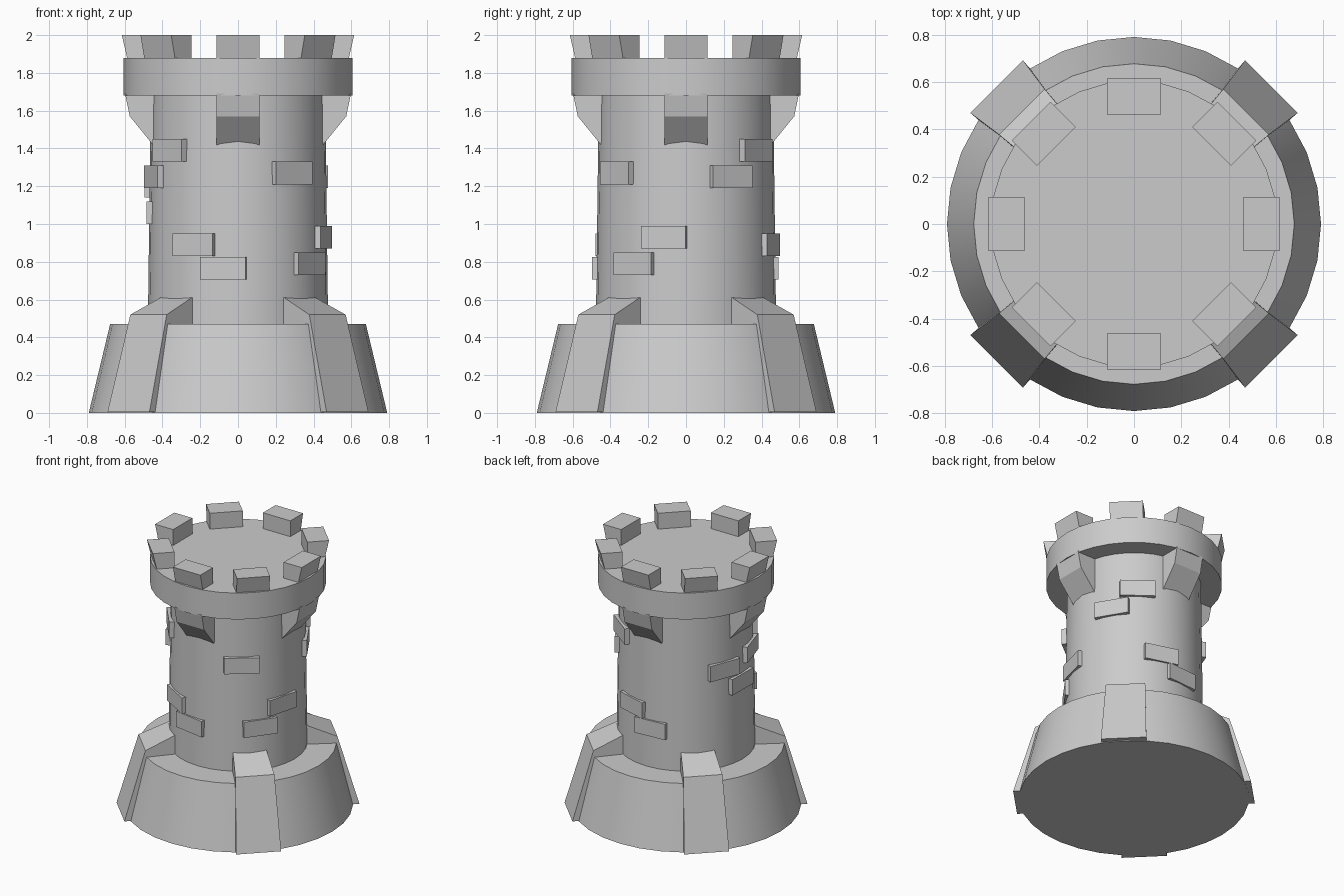
import bpy, bmesh, math
from mathutils import Matrix

if "Cube" in bpy.data.objects:
    bpy.data.objects.remove(bpy.data.objects["Cube"])

stone = bpy.data.materials.new("grey stone")
stone.diffuse_color = (0.6, 0.6, 0.6, 1)
stone.use_nodes = True
stone.node_tree.nodes["Principled BSDF"].inputs["Base Color"].default_value = stone.diffuse_color


def finish(name, bm, smooth=False):
    """Turn a bmesh into a named stone object."""
    bmesh.ops.recalc_face_normals(bm, faces=bm.faces)
    mesh = bpy.data.meshes.new(name)
    bm.to_mesh(mesh)
    bm.free()
    mesh.materials.append(stone)
    obj = bpy.data.objects.new(name, mesh)
    bpy.context.collection.objects.link(obj)
    if smooth:
        bpy.ops.object.select_all(action='DESELECT')
        obj.select_set(True)
        bpy.context.view_layer.objects.active = obj
        bpy.ops.object.shade_smooth_by_angle(angle=math.radians(30))
    return obj


def drum(name, r_low, r_high, z_low, z_high):
    """Round 32-sided section of the tower."""
    bm = bmesh.new()
    bmesh.ops.create_cone(bm, cap_ends=True, segments=32, radius1=r_low,
                          radius2=r_high, depth=z_high - z_low,
                          matrix=Matrix.Translation((0, 0, (z_low + z_high) / 2)))
    return finish(name, bm, smooth=True)


def radial_block(name, profile, degrees):
    """Block from a side profile of (radius, height, half width), turned around z."""
    bm = bmesh.new()
    left = [bm.verts.new((r, -w, z)) for r, z, w in profile]
    right = [bm.verts.new((r, w, z)) for r, z, w in profile]
    n = len(profile)
    bm.faces.new(left)
    bm.faces.new(right[::-1])
    for i in range(n):
        j = (i + 1) % n
        bm.faces.new((left[i], right[i], right[j], left[j]))
    bm.transform(Matrix.Rotation(math.radians(degrees), 4, 'Z'))
    return finish(name, bm)


# Round tower body
drum("base", 0.79, 0.677, 0.0, 0.47)
drum("shaft", 0.478, 0.461, 0.4, 1.75)
drum("parapet_ring", 0.605, 0.605, 1.68, 1.88)

# Sloped buttresses on the diagonals
buttress = [(0.82, 0.005, 0.157), (0.67, 0.52, 0.136), (0.44, 0.62, 0.115), (0.44, 0.005, 0.13)]
for a in (45, 135, 225, 315):
    radial_block("buttress", buttress, a)

# Corbels under the ring on the main axes
W = 0.115
corbel = [(0.598, 1.69, W), (0.573, 1.57, W), (0.465, 1.437, W), (0.42, 1.38, W), (0.42, 1.69, W)]
for a in (0, 90, 180, 270):
    radial_block("corbel", corbel, a)

# Flared merlons around the top
merlon = [(0.463, 1.87, W), (0.585, 1.87, W), (0.615, 2.0, W), (0.463, 2.0, W)]
for a in range(0, 360, 45):
    radial_block("merlon", merlon, a)

# Raised bricks on the shaft: (angle, centre height)
bricks = [(-141, 1.39), (-163, 1.25), (-52, 1.27), (53, 1.39), (31, 1.25),
          (-120, 0.89), (-99.5, 0.765), (-14.5, 0.93), (-36, 0.79),
          (73.5, 0.89), (94, 0.765), (159, 1.20), (179, 1.06)]
for a, z in bricks:
    lo, hi, w = z - 0.06, z + 0.06, 0.122
    radial_block("raised_brick", [(0.43, lo, w), (0.483, lo, w), (0.483, hi, w), (0.43, hi, w)], a)
